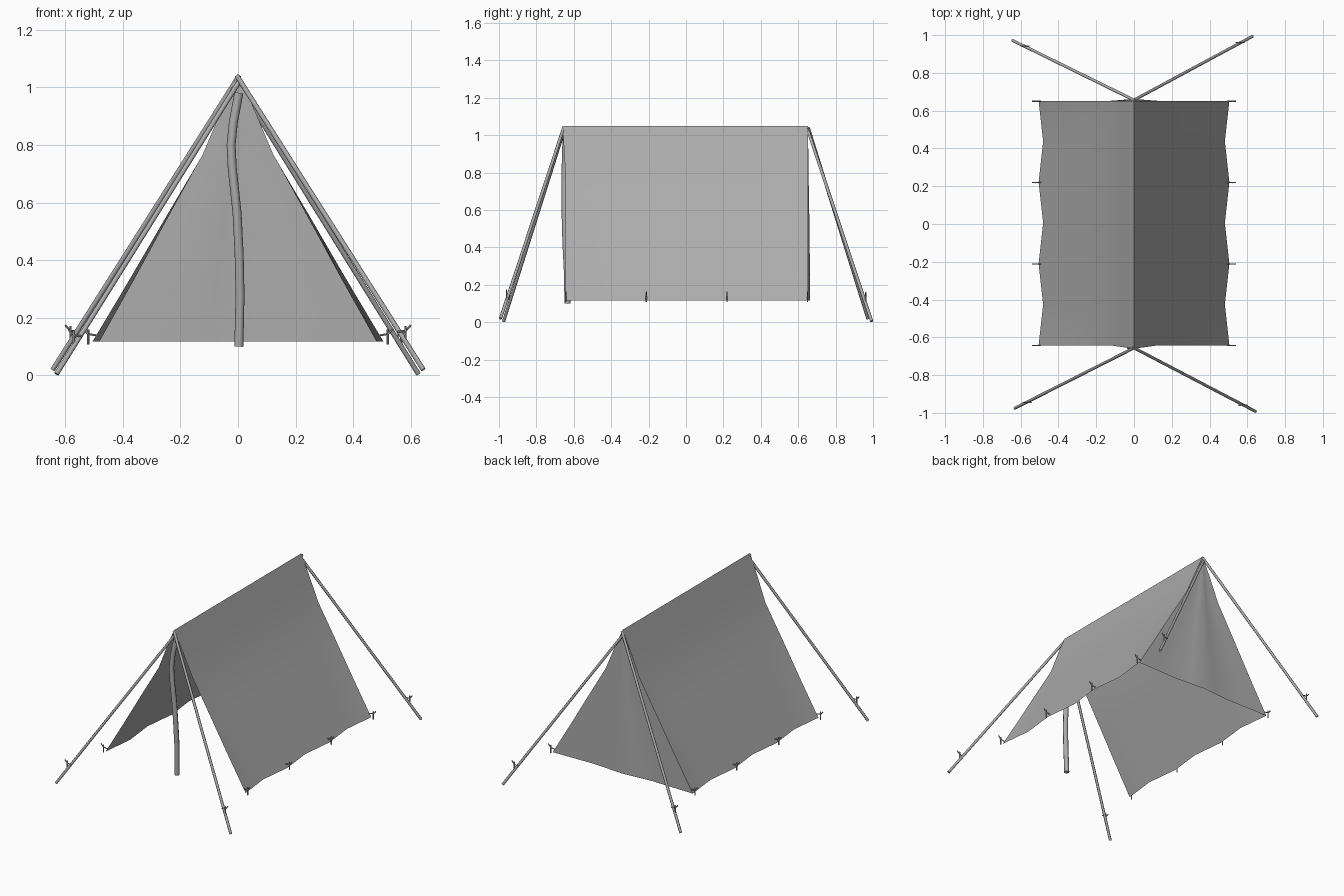
import bpy, bmesh
from math import cos, sin, tau
from mathutils import Vector

if "Cube" in bpy.data.objects:
    bpy.data.objects.remove(bpy.data.objects["Cube"])

grey = bpy.data.materials.new("dark_grey")
grey.diffuse_color = (0.415, 0.415, 0.415, 1)
grey.use_nodes = True
grey.node_tree.nodes["Principled BSDF"].inputs["Base Color"].default_value = grey.diffuse_color


def finish(name, bm, angle=0.9):
    bmesh.ops.recalc_face_normals(bm, faces=bm.faces)
    me = bpy.data.meshes.new(name)
    bm.to_mesh(me)
    bm.free()
    me.materials.append(grey)
    ob = bpy.data.objects.new(name, me)
    bpy.context.collection.objects.link(ob)
    bpy.ops.object.select_all(action='DESELECT')
    ob.select_set(True)
    bpy.context.view_layer.objects.active = ob
    bpy.ops.object.shade_smooth_by_angle(angle=angle)
    return ob


def grid(bm, rows):
    vs = [[bm.verts.new(p) for p in r] for r in rows]
    for a, b in zip(vs, vs[1:]):
        for i in range(len(a) - 1):
            bm.faces.new((a[i], a[i + 1], b[i + 1], b[i]))


def tube(bm, pts, r, sides=8):
    """Capped round tube through a few points."""
    pts = [Vector(p) for p in pts]
    rings = []
    for i, p in enumerate(pts):
        d = (pts[min(i + 1, len(pts) - 1)] - pts[max(i - 1, 0)]).normalized()
        u = d.cross(Vector((0, 1, 0.01))).normalized()
        v = d.cross(u)
        rings.append([bm.verts.new(p + r * (u * cos(tau * k / sides) + v * sin(tau * k / sides)))
                      for k in range(sides)])
    for a, b in zip(rings, rings[1:]):
        for k in range(sides):
            j = (k + 1) % sides
            bm.faces.new((a[k], a[j], b[j], b[k]))
    bm.faces.new(rings[0])
    bm.faces.new(rings[-1][::-1])


# Half profile of the cloth from ridge to hem: x, z
profile = [(0, 1.05), (0.06, 0.915), (0.123, 0.765), (0.25, 0.55), (0.375, 0.335), (0.505, 0.117)]
Y0, Y1 = -0.643, 0.65

# Roof cloth: hem pulled out at the pegs, slack between them
bm = bmesh.new()
rows = []
for i in range(7):
    f = i / 6
    row = []
    for s in (-1, 1):
        half = []
        for x, z in profile:
            t = min(1, (1.05 - z) / 0.28)
            y = (-0.66 + 0.017 * t) * (1 - f) + 0.652 * f
            slack = 0.024 * max(0, (0.765 - z) / 0.648) if i % 2 else 0
            half.append((s * (x - slack), y, z))
        row += half[::-1] if s < 0 else half[1:]
    rows.append(row)
grid(bm, rows)
finish("roof_cloth", bm)

# Closed back wall with gentle folds, narrowing to the ridge
bm = bmesh.new()
cols = [(-1, 0), (-0.72, -0.002), (-0.42, -0.006), (-0.2, 0.002), (0, 0.01),
        (0.2, 0.002), (0.42, -0.006), (0.72, -0.002), (1, 0)]
wall = [(0.008, 1.032)] + profile[1:]
grid(bm, [[(x * c, 0.652 + fold * min(1, x * 3), z) for c, fold in cols] for x, z in wall])
finish("back_wall", bm)

# Crooked front pole
bm = bmesh.new()
tube(bm, [(0.003, -0.634, 0.10), (0.007, -0.638, 0.28), (0.004, -0.645, 0.42), (-0.003, -0.649, 0.56),
          (-0.02, -0.65, 0.72), (-0.024, -0.65, 0.80), (-0.016, -0.648, 0.88), (0.003, -0.645, 0.98)], 0.0155)
finish("front_pole", bm)

# Four straight guy poles running out from the ridge ends: far end, top height
guys = {"front_left": ((-0.63, -0.975, 0.005), 1.02), "front_right": ((0.643, -0.992, 0.02), 1.04),
        "back_left": ((-0.643, 0.972, 0.02), 1.04), "back_right": ((0.626, 0.993, 0.005), 1.02)}
pegs = []
for name, (end, high) in guys.items():
    sx, sy = (1 if end[0] > 0 else -1), (1 if end[1] > 0 else -1)
    top = Vector((-0.004 * sx, 0.654 * sy, high))
    bm = bmesh.new()
    tube(bm, [top, end], 0.0085)
    finish("guy_pole_" + name, bm)
    at = top.lerp(Vector(end), 0.905)
    pegs.append((at.x, at.y, at.z + 0.008, sx))

# Hooked pegs on the hem and on the guy poles
pegs += [(s * 0.52, Y0 + (Y1 - Y0) * k / 3, 0.113, s) for s in (-1, 1) for k in range(4)]
for n, (x, y, z, s) in enumerate(pegs):
    bm = bmesh.new()
    tube(bm, [(x, y, z - 0.005), (x, y, z + 0.046)], 0.004, 6)
    tube(bm, [(x - s * 0.028, y, z + 0.026), (x, y, z + 0.031),
              (x + s * 0.012, y, z + 0.042), (x + s * 0.018, y, z + 0.05)], 0.0035, 6)
    finish(f"peg_{n + 1}", bm)
